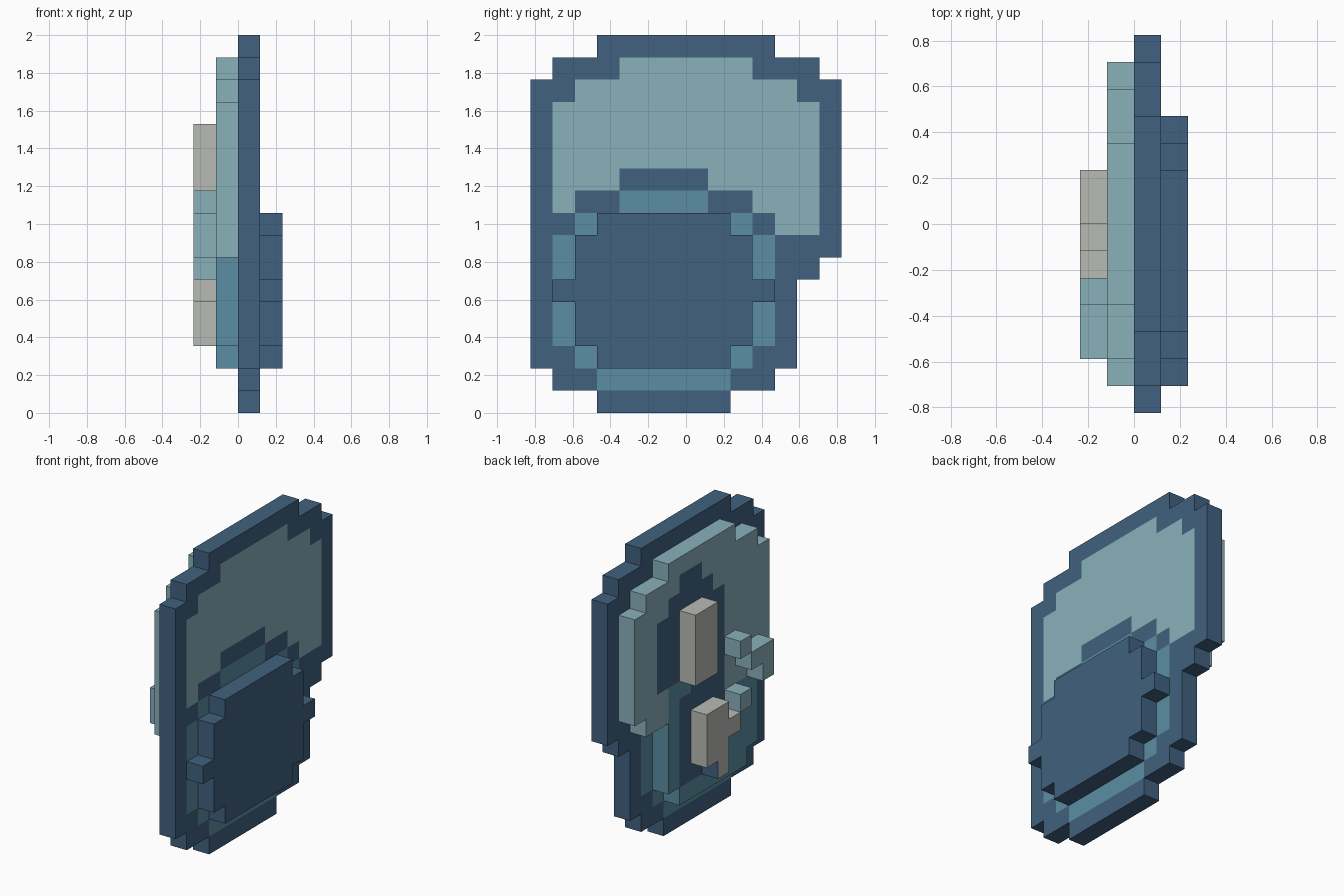
import bpy
import bmesh
from mathutils import Vector

cube = bpy.data.objects.get("Cube")
if cube:
    bpy.data.objects.remove(cube, do_unlink=True)

V = 2 / 17      # edge of one block
HALF = 7        # blocks from the centre to either end


def material(name, rgb):
    lin = [((c / 255 + 0.055) / 1.055) ** 2.4 for c in rgb] + [1]
    m = bpy.data.materials.new(name)
    m.use_nodes = True
    m.diffuse_color = lin
    bsdf = m.node_tree.nodes["Principled BSDF"]
    bsdf.inputs["Base Color"].default_value = lin
    bsdf.inputs["Roughness"].default_value = 0.9
    return m


MATS = [material("navy_blue", (64, 97, 126)),
        material("pale_teal", (138, 177, 187)),
        material("mid_teal", (91, 141, 163)),
        material("warm_grey", (184, 187, 181))]
NAVY, PALE, MID, GREY = range(4)


def slab(name, layer, rects, rule=None):
    """One block thick plate. Each rect is (back edge, front edge, bottom, top, colour);
    later rects paint over earlier ones."""
    cells = {}
    for k0, k1, n0, n1, colour in rects:
        for k in range(k0, k1):
            for n in range(n0, n1):
                cells[0, HALF - 1 - k, n] = colour
    bm = bmesh.new()
    for cell, colour in cells.items():
        for axis in range(3):
            for side in (0, 1):
                near = list(cell)
                near[axis] += 1 if side else -1
                if tuple(near) in cells:
                    continue
                ring = []
                for b, c in ((0, 0), (1, 0), (1, 1), (0, 1)):
                    p = Vector(cell)
                    p[axis] += side
                    p[(axis + 1) % 3] += b
                    p[(axis + 2) % 3] += c
                    p.x += layer
                    ring.append(bm.verts.new(p * V))
                face = bm.faces.new(ring if side else ring[::-1])
                face.material_index = colour
    bmesh.ops.remove_doubles(bm, verts=bm.verts, dist=V / 100)
    bm.normal_update()
    if rule:
        rule(bm)
    bmesh.ops.dissolve_limit(bm, angle_limit=0.01, verts=bm.verts, edges=bm.edges,
                             delimit={'MATERIAL'})
    me = bpy.data.meshes.new(name)
    bm.to_mesh(me)
    bm.free()
    for m in MATS:
        me.materials.append(m)
    ob = bpy.data.objects.new(name, me)
    bpy.context.collection.objects.link(ob)
    return ob


# Main board: navy outline, pale head field, teal ring round the pad
board = [(5, 11, 0, 1, NAVY), (3, 13, 1, 2, NAVY), (2, 14, 2, 6, NAVY),
         (1, 14, 6, 7, NAVY), (0, 14, 7, 15, NAVY), (1, 13, 15, 16, NAVY),
         (3, 11, 16, 17, NAVY),
         (4, 10, 15, 16, PALE), (2, 12, 14, 15, PALE), (1, 13, 9, 14, PALE),
         (1, 3, 8, 9, PALE),
         (4, 12, 9, 10, NAVY), (6, 10, 10, 11, NAVY),
         (6, 10, 9, 10, MID), (5, 11, 1, 2, MID)]
for edge in (4, 11):
    board += [(edge, edge + 1, 2, 3, MID), (edge, edge + 1, 8, 9, MID)]
for edge in (3, 12):
    board.append((edge, edge + 1, 3, 8, MID))
slab("main_board", 0, board)

# Raised pad on the left side
slab("side_pad", 1, [(5, 11, 2, 9, NAVY), (4, 12, 3, 8, NAVY), (3, 13, 5, 6, NAVY)])

# Face plate on the right side, with dark patches behind the grey blocks
slab("face_plate", -1, [
    (4, 10, 15, 16, PALE), (2, 12, 14, 15, PALE), (1, 13, 8, 14, PALE),
    (2, 13, 7, 8, PALE),
    (5, 11, 2, 3, MID), (4, 12, 3, 7, MID), (4, 6, 7, 9, MID),
    (3, 9, 9, 13, NAVY), (4, 8, 13, 14, NAVY), (5, 7, 14, 15, NAVY),
    (6, 9, 8, 9, NAVY), (5, 9, 5, 8, NAVY), (5, 8, 3, 5, NAVY)])


# Grey blocks; the lowest back face is navy
def dark_notch(bm):
    for f in bm.faces:
        if f.normal.y > 0.5 and f.calc_center_median().z < 4 * V:
            f.material_index = NAVY


slab("upper_grey_block", -2, [(5, 7, 9, 13, GREY)])
slab("lower_grey_block", -2, [(6, 8, 4, 7, GREY), (7, 8, 3, 4, GREY),
                              (8, 9, 5, 6, GREY)], dark_notch)

# Small pale blocks toward the front
slab("pale_blocks", -2, [(9, 10, 9, 10, PALE), (10, 11, 8, 9, PALE),
                         (11, 12, 7, 9, PALE), (9, 10, 6, 7, PALE)])
